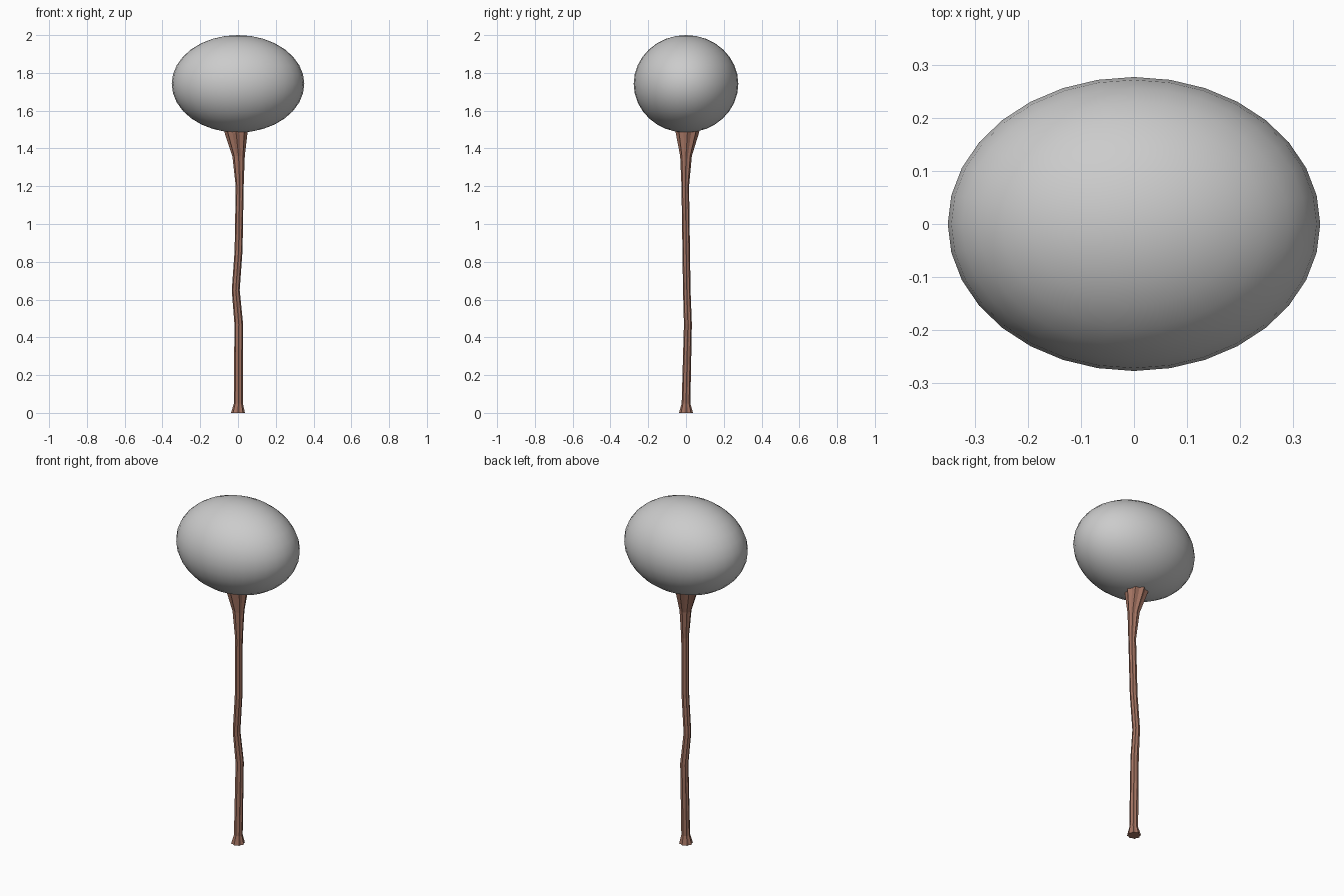
import bpy, bmesh
from math import cos, sin, pi

if "Cube" in bpy.data.objects:
    bpy.data.objects.remove(bpy.data.objects["Cube"])

# Smooth egg-shaped head
bpy.ops.mesh.primitive_uv_sphere_add(segments=32, ring_count=16, radius=1, location=(0, 0, 1.742))
head = bpy.context.object
head.name = "head"
head.scale = (0.351, 0.277, 0.258)
bpy.ops.object.transform_apply(location=False, rotation=False, scale=True)
bpy.ops.object.shade_smooth()

# Crooked wooden shaft: (z, centre x, centre y, radius x, radius y)
SECTIONS = [
    (0.00, 0.000, 0.000, 0.037, 0.037),
    (0.05, 0.002, 0.000, 0.024, 0.023),
    (0.47, 0.004, 0.010, 0.023, 0.021),
    (0.65, -0.012, 0.004, 0.021, 0.020),
    (0.86, 0.003, 0.001, 0.021, 0.020),
    (1.20, 0.009, -0.004, 0.021, 0.020),
    (1.36, 0.003, 0.000, 0.033, 0.031),
    (1.48, -0.010, 0.007, 0.060, 0.061),
    (1.52, -0.012, 0.009, 0.066, 0.067),
]
SIDES = 16
bm = bmesh.new()
rings = []
for z, cx, cy, rx, ry in SECTIONS:
    ring = []
    for i in range(SIDES):
        a = 2 * pi * i / SIDES
        k = 1.0 if i % 2 == 0 else 0.83    # bark grooves
        ring.append(bm.verts.new((cx + rx * k * cos(a), cy + ry * k * sin(a), z)))
    rings.append(ring)
for lo, hi in zip(rings, rings[1:]):
    for i in range(SIDES):
        j = (i + 1) % SIDES
        bm.faces.new((lo[i], lo[j], hi[j], hi[i]))
bm.faces.new(rings[0][::-1])
bm.faces.new(rings[-1])
mesh = bpy.data.meshes.new("shaft")
bm.to_mesh(mesh)
bm.free()
shaft = bpy.data.objects.new("shaft", mesh)
bpy.context.collection.objects.link(shaft)

wood = bpy.data.materials.new("wood")
wood.diffuse_color = (0.36, 0.17, 0.12, 1)
wood.use_nodes = True
wood.node_tree.nodes["Principled BSDF"].inputs["Base Color"].default_value = wood.diffuse_color
mesh.materials.append(wood)
